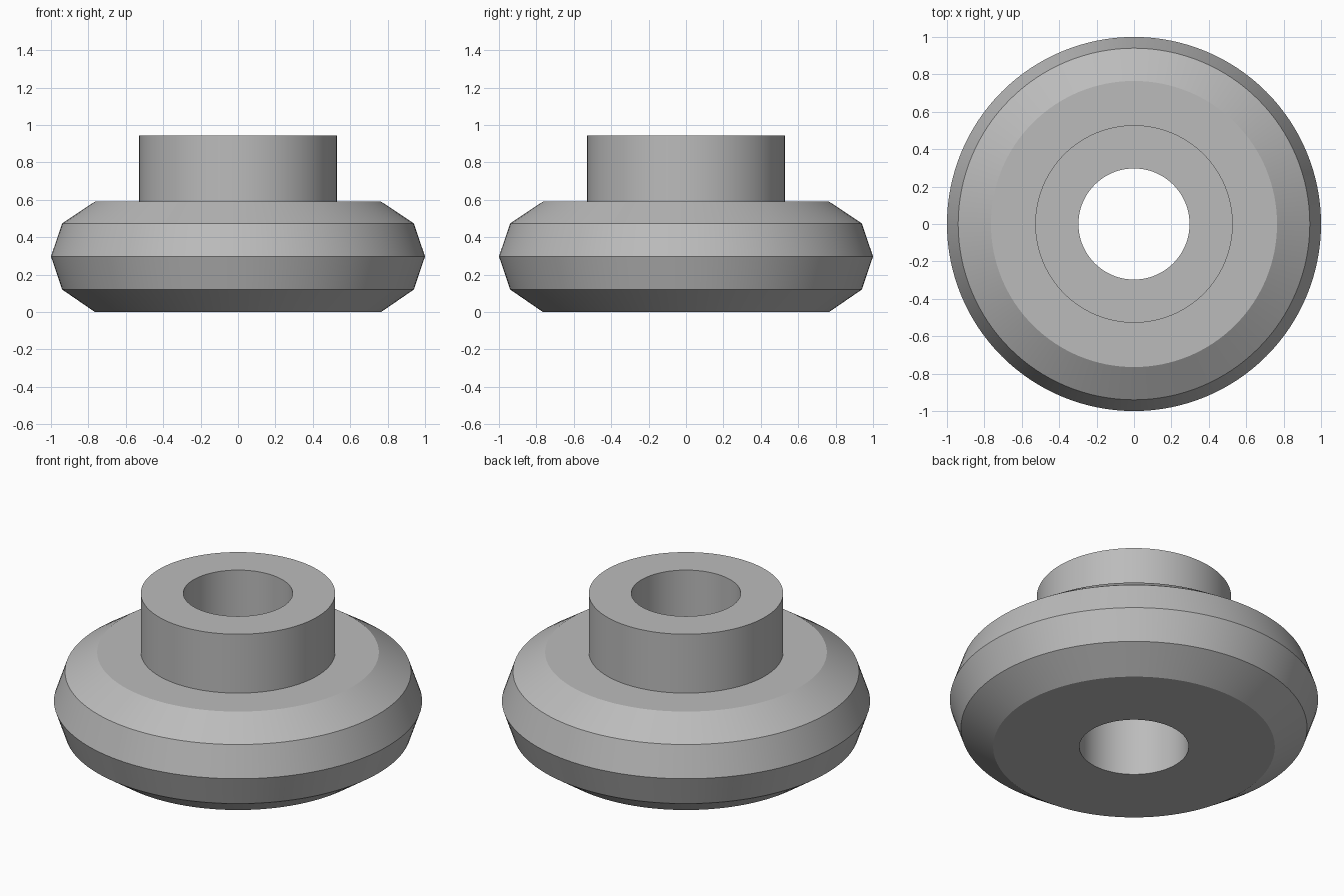
import bpy, bmesh, math
from mathutils import Matrix, Vector

cube = bpy.data.objects.get("Cube")
if cube:
    bpy.data.objects.remove(cube, do_unlink=True)

SEGMENTS = 128

# Single plain grey finish
grey = bpy.data.materials.new("plain grey")
grey.use_nodes = True
colour = (0.5, 0.5, 0.5, 1)
grey.diffuse_color = colour
grey.node_tree.nodes["Principled BSDF"].inputs["Base Color"].default_value = colour


def lathe(name, profile):
    """Revolve a closed (radius, height) outline around z."""
    bm = bmesh.new()
    verts = [bm.verts.new((r, 0, z)) for r, z in profile]
    edges = [bm.edges.new((a, b)) for a, b in zip(verts, verts[1:] + verts[:1])]
    bmesh.ops.spin(bm, geom=verts + edges, cent=(0, 0, 0), axis=(0, 0, 1),
                   angle=math.tau, steps=SEGMENTS, use_merge=True)
    bmesh.ops.remove_doubles(bm, verts=bm.verts, dist=1e-5)
    bmesh.ops.recalc_face_normals(bm, faces=bm.faces)
    mesh = bpy.data.meshes.new(name)
    bm.to_mesh(mesh)
    bm.free()
    mesh.materials.append(grey)
    obj = bpy.data.objects.new(name, mesh)
    bpy.context.collection.objects.link(obj)
    bpy.ops.object.select_all(action="DESELECT")
    obj.select_set(True)
    bpy.context.view_layer.objects.active = obj
    bpy.ops.object.shade_smooth_by_angle(angle=math.radians(15))
    return obj


BORE, HUB = 0.297, 0.528

# Bevelled wheel with raised hub and a through bore
lathe("bevelled_wheel_with_hub", [
    (BORE, 0), (0.765, 0), (0.94, 0.12), (1, 0.297), (0.94, 0.474),
    (0.765, 0.59), (HUB, 0.59), (HUB, 0.943), (BORE, 0.943),
])
